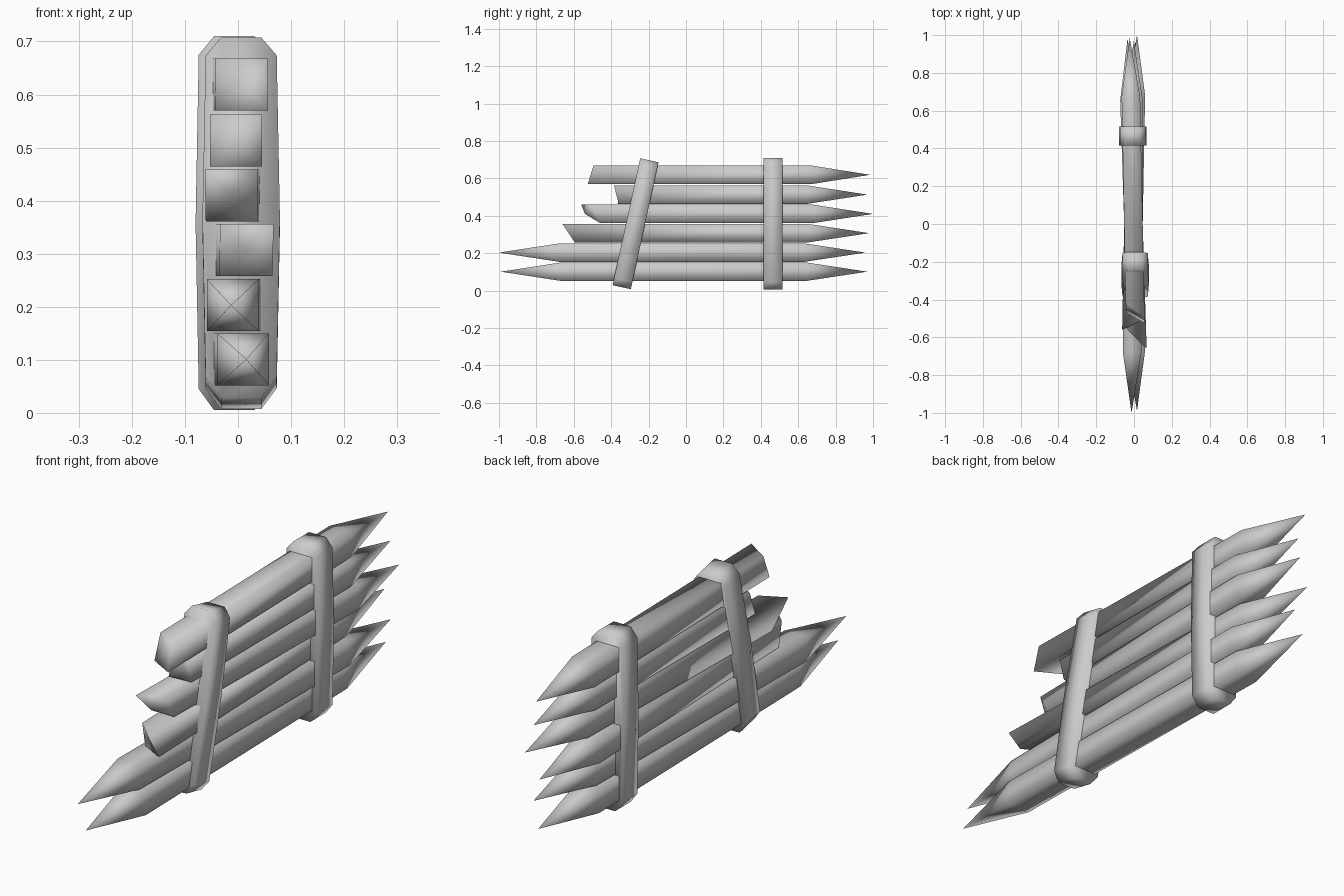
import bpy, bmesh, math
from mathutils import Matrix, Vector

if "Cube" in bpy.data.objects:
    bpy.data.objects.remove(bpy.data.objects["Cube"])

H = 0.049  # half thickness of a stake


def finish(bm, name, matrix=None):
    bmesh.ops.recalc_face_normals(bm, faces=bm.faces[:])
    me = bpy.data.meshes.new(name)
    bm.to_mesh(me)
    bm.free()
    for p in me.polygons:
        p.use_smooth = True
    ob = bpy.data.objects.new(name, me)
    if matrix:
        ob.matrix_world = matrix
    bpy.context.collection.objects.link(ob)


def stake(name, z, slope, back_ring, back_tip, front, front_mid):
    """Square bar along y; front lists the end y of the TR, TL, BL, BR corners."""
    bm = bmesh.new()
    corners = [(H, H), (-H, H), (-H, -H), (H, -H)]

    def vert(x, y, dz):
        return bm.verts.new((-0.003 - slope * y + x, y, z + dz))

    a = [vert(x, y, dz) for (x, dz), y in zip(corners, front)]
    b = [vert(x, back_ring, dz) for x, dz in corners]
    tip_a, tip_b = vert(0, front_mid, 0), vert(0, back_tip, 0)
    for i in range(4):
        j = (i + 1) % 4
        bm.faces.new((a[i], a[j], b[j], b[i]))
        bm.faces.new((a[j], a[i], tip_a))
        bm.faces.new((b[i], b[j], tip_b))
    finish(bm, name)


def strap(name, x, y, tilt):
    """Chamfered band profile in xz, extruded along y."""
    right = [(0.038, -0.352), (0.067, -0.312), (0.073, 0),
             (0.067, 0.318), (0.038, 0.353)]
    if tilt:
        right = [(px, pz * 0.985) for px, pz in right]
    profile = right + [(-px, pz) for px, pz in reversed(right)]
    bm = bmesh.new()
    face = bm.faces.new([bm.verts.new((px, -0.05, pz)) for px, pz in profile])
    ext = bmesh.ops.extrude_face_region(bm, geom=[face], use_keep_orig=True)
    new = [v for v in ext['geom'] if isinstance(v, bmesh.types.BMVert)]
    bmesh.ops.translate(bm, verts=new, vec=Vector((0, 0.1, 0)))
    finish(bm, name, Matrix.Translation((x, y, 0.357)) @ Matrix.Rotation(-tilt, 4, 'X'))


# Two whole stakes at the bottom, four snapped ones above
stake("stake_1", 0.101, 0.019, 0.645, 0.97, [-0.67] * 4, -0.99)
stake("stake_2", 0.203, -0.010, 0.635, 0.96, [-0.68] * 4, -1.0)
stake("broken_stake_3", 0.307, 0.032, 0.655, 0.98, [-0.66, -0.56, -0.54, -0.595], -0.57)
stake("broken_stake_4", 0.410, -0.019, 0.68, 1.0, [-0.51, -0.56, -0.46, -0.46], -0.54)
stake("broken_stake_5", 0.513, -0.002, 0.65, 0.97, [-0.385, -0.33, -0.365, -0.36], -0.345)
stake("broken_stake_6", 0.619, 0.02, 0.675, 0.985, [-0.495, -0.43, -0.47, -0.525], -0.47)

# Upright and leaning binding straps
strap("back_strap", -0.007, 0.465, 0)
strap("front_strap", 0.006, -0.27, math.radians(12.3))
